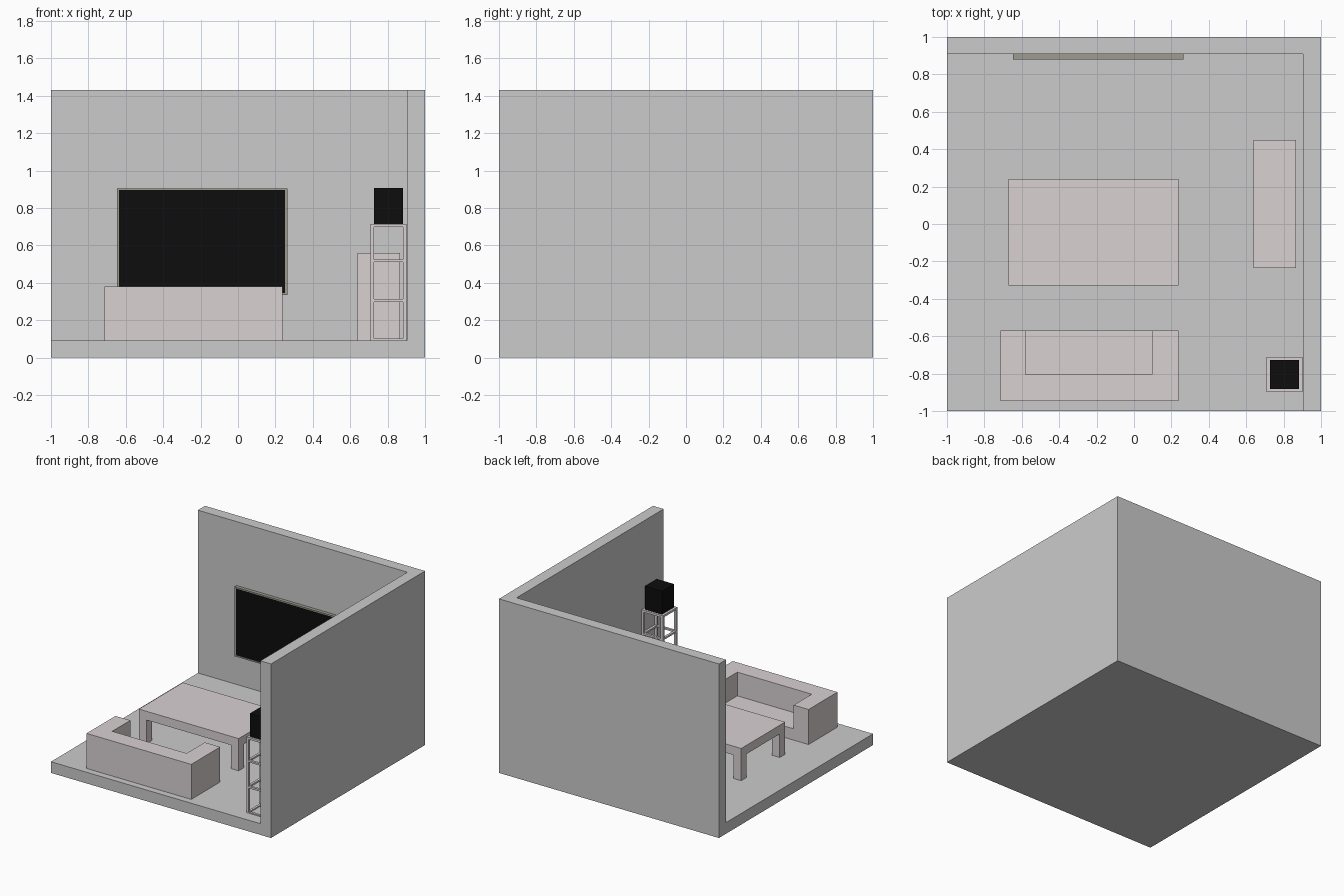
import bpy, bmesh
from mathutils import Vector, Matrix

if "Cube" in bpy.data.objects:
    bpy.data.objects.remove(bpy.data.objects["Cube"])


def material(name, rgb):
    m = bpy.data.materials.new(name)
    m.diffuse_color = (*rgb, 1)
    m.use_nodes = True
    m.node_tree.nodes["Principled BSDF"].inputs["Base Color"].default_value = m.diffuse_color
    return m


def boxes(name, spans, mat=None):
    """One object made of boxes, each given as its (x, y, z) ranges."""
    bm = bmesh.new()
    for span in spans:
        lo, hi = (Vector(c) for c in zip(*span))
        bmesh.ops.create_cube(bm, size=1, matrix=Matrix.Translation((lo + hi) / 2)
                              @ Matrix.Diagonal((*(hi - lo), 1)))
    me = bpy.data.meshes.new(name)
    bm.to_mesh(me)
    bm.free()
    ob = bpy.data.objects.new(name, me)
    bpy.context.collection.objects.link(ob)
    if mat:
        me.materials.append(mat)
    return ob


def carve(ob, span):
    """Cut a box-shaped recess out of an object."""
    cutter = boxes(ob.name + "_cutter", [span], ob.active_material)
    cutter.hide_render = True
    cutter.hide_viewport = True
    mod = ob.modifiers.new("recess", 'BOOLEAN')
    mod.operation = 'DIFFERENCE'
    mod.solver = 'EXACT'
    mod.object = cutter


FLOOR = 0.092
fabric = material("warm_grey", (0.70, 0.64, 0.65))
bezel = material("dark_grey", (0.34, 0.33, 0.28))
black = material("black", (0.004, 0.004, 0.004))

# Room: one solid block carved into a floor and two walls
room = boxes("room_shell", [((-1, 1), (-1, 1), (0, 1.43))])
carve(room, ((-1.5, 0.904), (-1.5, 0.908), (FLOOR, 2)))

# Television on the back wall
tv = boxes("tv_frame", [((-0.648, 0.265), (0.88, 0.908), (0.335, 0.905))], bezel)
carve(tv, ((-0.636, 0.252), (0.8, 0.886), (0.346, 0.895)))
boxes("tv_screen", [((-0.636, 0.252), (0.884, 0.888), (0.346, 0.895))], black)

# Sofa with a recessed seat facing the television
sofa = boxes("sofa", [((-0.715, 0.237), (-0.945, -0.57), (FLOOR, 0.38))], fabric)
carve(sofa, ((-0.58, 0.097), (-0.805, -0.4), (0.185, 0.6)))

# Coffee table: slab with four corner legs
tx, ty, leg = (-0.67, 0.237), (-0.33, 0.24), 0.07
boxes("coffee_table_top", [(tx, ty, (0.285, 0.357))], fabric)
boxes("coffee_table_legs",
      [((x, x + leg), (y, y + leg), (FLOOR, 0.285))
       for x in (tx[0], tx[1] - leg) for y in (ty[0], ty[1] - leg)], fabric)

# Cabinet beside the right wall
boxes("cabinet", [((0.64, 0.866), (-0.235, 0.45), (FLOOR, 0.56))], fabric)

# Open stand: four posts, with a ring of rails at each level
sx, sy, t = (0.708, 0.901), (-0.899, -0.71), 0.019
posts = [((x, x + t), (y, y + t), (FLOOR, 0.715))
         for x in (sx[0], sx[1] - t) for y in (sy[0], sy[1] - t)]
rails = []
for z0, z1 in ((FLOOR, 0.101), (0.297, 0.313), (0.511, 0.525), (0.698, 0.715)):
    rails += [((sx[0] + t, sx[1] - t), (y, y + t), (z0, z1)) for y in (sy[0], sy[1] - t)]
    rails += [((x, x + t), (sy[0] + t, sy[1] - t), (z0, z1)) for x in (sx[0], sx[1] - t)]
boxes("stand_posts", posts, fabric)
boxes("stand_rails", rails, fabric)

# Black cube speaker on the stand
boxes("speaker", [((0.727, 0.882), (-0.882, -0.727), (0.715, 0.906))], black)
